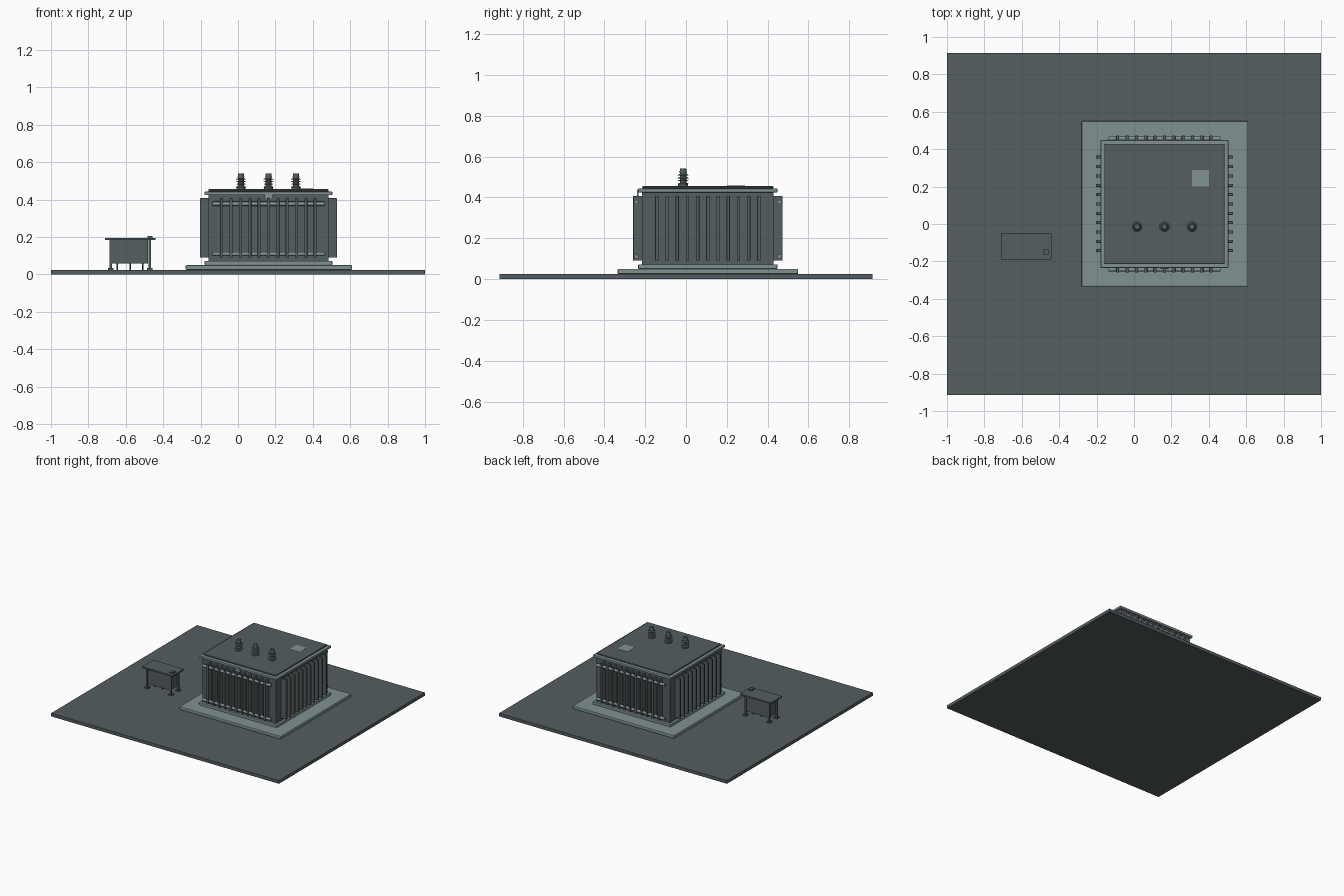
import bpy
from math import pi

cube = bpy.data.objects.get("Cube")
if cube:
    bpy.data.objects.remove(cube, do_unlink=True)


def material(name, rgb):
    m = bpy.data.materials.new(name)
    m.use_nodes = True
    m.diffuse_color = (*rgb, 1)
    m.node_tree.nodes["Principled BSDF"].inputs["Base Color"].default_value = (*rgb, 1)
    return m


DARK = material("dark slate paint", (0.09, 0.112, 0.12))
LIGHT = material("pale grey concrete", (0.22, 0.285, 0.285))


def box(name, x, y, z, mat=DARK, bevel=0):
    """Box from (min, max) ranges on each axis."""
    bpy.ops.mesh.primitive_cube_add(size=1)
    ob = bpy.context.object
    ob.name = name
    ob.location = [(a + b) / 2 for a, b in (x, y, z)]
    ob.scale = [b - a for a, b in (x, y, z)]
    bpy.ops.object.transform_apply(location=False, rotation=False, scale=True)
    ob.data.materials.append(mat)
    if bevel:
        mod = ob.modifiers.new("Bevel", "BEVEL")
        mod.width = bevel
        mod.segments = 2
    return ob


def rod(name, centre, radius, length, axis="z", mat=DARK, sides=20, top=None):
    """Cylinder or cone frustum along one axis."""
    turn = {"x": (0, pi / 2, 0), "y": (pi / 2, 0, 0), "z": (0, 0, 0)}[axis]
    bpy.ops.mesh.primitive_cone_add(vertices=sides, radius1=radius,
                                    radius2=radius if top is None else top,
                                    depth=length, location=centre, rotation=turn)
    ob = bpy.context.object
    ob.name = name
    ob.data.materials.append(mat)
    bpy.ops.object.shade_smooth_by_angle()
    return ob


# Ground slab and plinth
box("ground_slab", (-1, 1), (-0.915, 0.915), (0, 0.025))
box("concrete_plinth", (-0.28, 0.61), (-0.335, 0.55), (0.025, 0.05), LIGHT, 0.005)

# Transformer tank, flanges and lid
CX, CY, FINS, STEP = 0.163, 0.107, 11, 0.05
BODY, RIM = 0.322, 0.341


def span(c, half):
    return (c - half, c + half)


box("tank_base_flange", span(CX, RIM), span(CY, RIM), (0.05, 0.072), LIGHT, 0.003)
box("tank_body", span(CX, BODY), span(CY, BODY), (0.072, 0.425))
box("tank_top_flange", span(CX, RIM), span(CY, RIM), (0.425, 0.443), LIGHT, 0.003)
box("tank_lid", span(CX, BODY), span(CY, BODY), (0.443, 0.457), DARK, 0.008)
box("lid_plate", (0.31, 0.4), (0.2, 0.29), (0.457, 0.4585), LIGHT)

# Cooling fins on all four walls, with header pipes front and back
for side in (-1, 1):
    for i in range(FINS):
        offset = (i - (FINS - 1) / 2) * STEP
        reach = sorted((side * (BODY - 0.005), side * 0.366))
        box("side_fin", [CX + r for r in reach], span(CY + offset, 0.008),
            (0.09, 0.408), DARK, 0.003)
        box("end_fin", span(CX + offset, 0.008), [CY + r for r in reach],
            (0.09, 0.408), DARK, 0.003)
    for z in (0.11, 0.378):
        rod("header_pipe", (CX, CY + side * 0.35, z), 0.011, 0.6, "x", LIGHT)

# Round badge on the front rim
rod("front_badge", (CX, CY - RIM - 0.003, 0.417), 0.022, 0.008, "y", LIGHT)

# Three ribbed insulator bushings
for x in (0.016, 0.163, 0.31):
    y = -0.014
    rod("bushing_foot", (x, y, 0.46), 0.024, 0.01)
    rod("bushing_core", (x, y, 0.49), 0.016, 0.065)
    for k in range(4):
        rod("bushing_shed", (x, y, 0.469 + k * 0.014), 0.028, 0.006, top=0.02)
    rod("bushing_cap", (x, y, 0.53), 0.018, 0.022, top=0.015)

# Small control cabinet under a canopy
box("canopy", (-0.71, -0.44), (-0.19, -0.05), (0.185, 0.196))
box("control_cabinet", (-0.675, -0.48), (-0.165, -0.075), (0.058, 0.185))
box("canopy_fitting", (-0.483, -0.457), (-0.167, -0.133), (0.196, 0.205))
for x in (-0.68, -0.472):
    for y in (-0.165, -0.075):
        box("cabinet_leg", span(x, 0.006), span(y, 0.006), (0.03, 0.185))
        box("cabinet_foot", span(x, 0.015), span(y, 0.015), (0.025, 0.034))
for x in (-0.645, -0.577, -0.51):
    rod("cable_stub", (x, -0.12, 0.042), 0.004, 0.036, sides=8)
